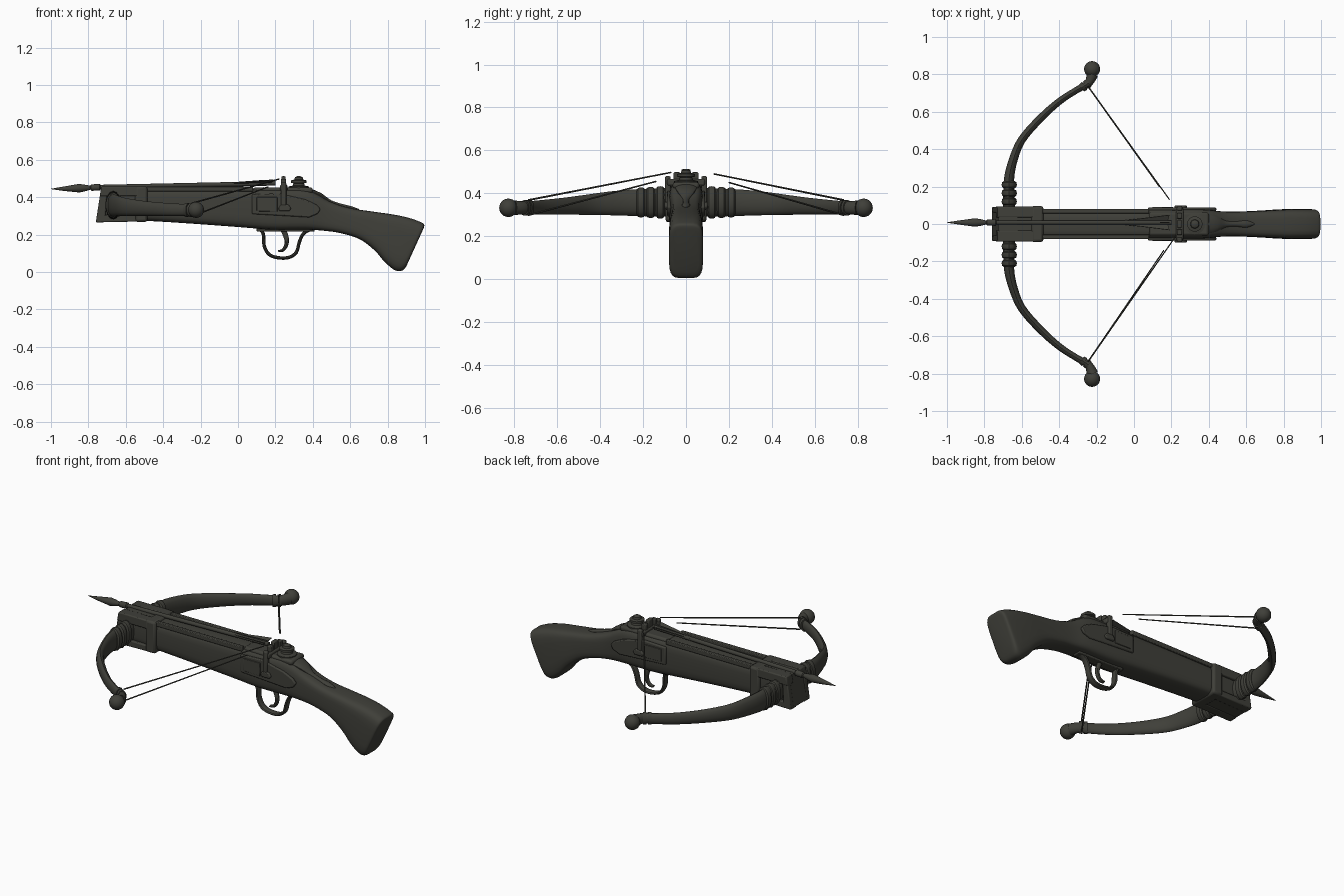
import bpy, bmesh, math
from mathutils import Vector

mat = bpy.data.materials.new("dark olive grey")
mat.diffuse_color = (0.05, 0.05, 0.041, 1)


def finish(name, bm, smooth=True, bevel=0):
    bmesh.ops.recalc_face_normals(bm, faces=bm.faces)
    me = bpy.data.meshes.new(name)
    bm.to_mesh(me)
    bm.free()
    me.materials.append(mat)
    ob = bpy.data.objects.new(name, me)
    bpy.context.collection.objects.link(ob)
    if bevel:
        mod = ob.modifiers.new("bevel", 'BEVEL')
        mod.width, mod.segments = bevel, 2
    if smooth:
        bpy.ops.object.select_all(action='DESELECT')
        bpy.context.view_layer.objects.active = ob
        ob.select_set(True)
        bpy.ops.object.shade_smooth_by_angle(angle=math.radians(35))
    return ob


def spline(pts, n=5):
    """Smooth curve through tuples of any length."""
    out = []
    for i in range(len(pts) - 1):
        a, b, c, d = pts[max(i - 1, 0)], pts[i], pts[i + 1], pts[min(i + 2, len(pts) - 1)]
        for k in range(n):
            t = k / n
            out.append(tuple(0.5 * (2 * q + (r - p) * t + (2 * p - 5 * q + 4 * r - s) * t * t
                       + (3 * q - p - 3 * r + s) * t ** 3) for p, q, r, s in zip(a, b, c, d)))
    return out + [tuple(pts[-1])]


def loft(name, rings, **kw):
    bm = bmesh.new()
    vs = [[bm.verts.new(p) for p in r] for r in rings]
    n = len(vs[0])
    for a, b in zip(vs, vs[1:]):
        for i in range(n):
            bm.faces.new((a[i], a[(i + 1) % n], b[(i + 1) % n], b[i]))
    bm.faces.new(vs[0])
    bm.faces.new(vs[-1])
    return finish(name, bm, **kw)


def tube(name, pts, ref=(0, 0, 1), sides=14):
    """Points are x, y, z, radius along ref, radius across."""
    ref, rings = Vector(ref), []
    for i, p in enumerate(pts):
        t = Vector(pts[min(i + 1, len(pts) - 1)][:3]) - Vector(pts[max(i - 1, 0)][:3])
        side = t.cross(ref).normalized()
        up = side.cross(t).normalized()
        angs = [2 * math.pi * k / sides for k in range(sides)]
        rings.append([Vector(p[:3]) + up * p[3] * math.cos(a) + side * p[4] * math.sin(a) for a in angs])
    return loft(name, rings)


def box(name, x, y, z, bevel=0.008):
    bm = bmesh.new()
    bmesh.ops.create_cube(bm, size=1)
    for v in bm.verts:
        for i, (lo, hi) in enumerate((x, y, z)):
            v.co[i] = lo if v.co[i] < 0 else hi
    return finish(name, bm, bevel=bevel)


def plate(name, outline, y0, y1, bevel=0.006):
    """Side outline in x and z, extruded along y."""
    return loft(name, [[(x, y, z) for x, z in outline] for y in (y0, y1)], bevel=bevel)


def lathe(name, x, y, prof, sides=24):
    angs = [2 * math.pi * k / sides for k in range(sides)]
    return loft(name, [[(x + r * math.cos(a), y + r * math.sin(a), z) for a in angs] for r, z in prof])


# Stock: top x, top z, bottom x, bottom z, half width
stations = [(-0.72, 0.445, -0.72, 0.285, 0.078), (-0.35, 0.447, -0.35, 0.265, 0.08),
            (0.00, 0.447, 0.00, 0.24, 0.08), (0.2, 0.445, 0.18, 0.226, 0.08),
            (0.37, 0.44, 0.36, 0.226, 0.078), (0.49, 0.378, 0.46, 0.22, 0.067),
            (0.6, 0.342, 0.55, 0.207, 0.067), (0.73, 0.322, 0.65, 0.175, 0.072),
            (0.84, 0.306, 0.73, 0.115, 0.078), (0.92, 0.288, 0.785, 0.052, 0.08),
            (0.97, 0.27, 0.84, 0.008, 0.08), (0.995, 0.255, 0.88, 0.008, 0.077),
            (0.993, 0.235, 0.90, 0.03, 0.06)]
rings = []
for xt, zt, xb, zb, w in spline(stations, 4):
    ring = []
    for k in range(24):
        a = 2 * math.pi * (k + 0.5) / 24
        c, s = math.cos(a), math.sin(a)
        u = math.copysign(abs(c) ** 0.45, c) * w
        v = (math.copysign(abs(s) ** 0.45, s) + 1) / 2
        ring.append((xb + (xt - xb) * v, u, zb + (zt - zb) * v))
    rings.append(ring)
loft("stock", rings)

# Front block that holds the bow
plate("front_block", [(-0.76, 0.268), (-0.5, 0.272), (-0.5, 0.452), (-0.725, 0.455)], -0.07, 0.07)
box("front_strap", (-0.55, -0.485), (-0.096, 0.096), (0.268, 0.458), 0.012)
for s in (-1, 1):
    plate("top_rail", [(-0.74, 0.405), (-0.52, 0.405), (-0.52, 0.457), (-0.73, 0.457)], s * 0.035, s * 0.094)
    plate("bottom_rail", [(-0.76, 0.265), (-0.52, 0.27), (-0.52, 0.305), (-0.75, 0.305)], s * 0.035, s * 0.092)
    plate("block_cheek", [(-0.76, 0.268), (-0.71, 0.268), (-0.70, 0.45), (-0.732, 0.45)], s * 0.06, s * 0.092)
    box("top_edge_rail", (-0.49, 0.08), (s * 0.068 - 0.012, s * 0.068 + 0.012), (0.43, 0.457), 0.004)

# Bow limbs with bindings, knobs and strings
limb = [(-0.665, 0, 0.357, 0.066, 0.034), (-0.668, 0.12, 0.357, 0.066, 0.032), (-0.668, 0.24, 0.356, 0.062, 0.028),
        (-0.645, 0.345, 0.353, 0.056, 0.024), (-0.60, 0.45, 0.347, 0.048, 0.022), (-0.505, 0.56, 0.340, 0.040, 0.021),
        (-0.40, 0.655, 0.335, 0.035, 0.019), (-0.30, 0.72, 0.332, 0.032, 0.018), (-0.245, 0.752, 0.332, 0.030, 0.022),
        (-0.222, 0.80, 0.332, 0.034, 0.032)]
ends = {1: [(0.19, 0.13, 0.49), (0.135, 0.2, 0.45)], -1: [(0.22, -0.07, 0.497), (0.16, -0.14, 0.455)]}
for s in (-1, 1):
    tube("bow_limb", [(x, s * y, z, a, b) for x, y, z, a, b in spline(limb, 4)])
    for y in (0.12, 0.165, 0.21):
        h = 0.076 - (y - 0.12) * 0.06
        tube("limb_binding", [(-0.667, s * (y + d), 0.357, h - e, 0.042 - e)
                              for d, e in ((-0.02, 0.012), (-0.013, 0.003), (0, 0), (0.013, 0.003), (0.02, 0.012))])
    for k in (0, 1):
        x, y = -0.272 + 0.022 * k, 0.733 + 0.015 * k
        tube("string_wrap", [(x - 0.008, s * (y - 0.006), 0.332, 0.037, 0.024),
                             (x + 0.008, s * (y + 0.006), 0.332, 0.037, 0.026)])
    bm = bmesh.new()
    bmesh.ops.create_uvsphere(bm, u_segments=18, v_segments=12, radius=0.043)
    bmesh.ops.translate(bm, verts=bm.verts, vec=(-0.224, s * 0.828, 0.332))
    finish("limb_knob", bm)
    for end, z in zip(ends[s], (0.368, 0.298)):
        tube("bow_string", [(-0.245, s * 0.735, z, 0.0045, 0.0045), (*end, 0.0035, 0.0035)], sides=6)

# Bolt with head, collar and fins
bolt = [(-1, 0.444, 0.001), (-0.93, 0.445, 0.012), (-0.85, 0.448, 0.023), (-0.82, 0.449, 0.018), (-0.79, 0.451, 0.011),
        (-0.785, 0.451, 0.017), (-0.74, 0.453, 0.018), (-0.735, 0.454, 0.012), (0.2, 0.474, 0.012)]
tube("bolt", [(x, 0.008, z, r, r) for x, z, r in bolt])
for ang in (0, 65, -65):
    d = Vector((0, math.sin(math.radians(ang)), math.cos(math.radians(ang))))
    side = Vector((0, d.z, -d.y)) * 0.002
    base = [Vector((x, 0.008, z)) + d * r for x, z, r in ((-0.08, 0.468, 0.008), (0.18, 0.474, 0.008),
            (0.19, 0.474, 0.045 if ang else 0.02), (0.12, 0.473, 0.035 if ang else 0.018))]
    loft("bolt_fin", [[p - side for p in base], [p + side for p in base]], smooth=False)

# Lock plates on both sides, with the strap that runs over the stock
for s in (-1, 1):
    plate("lock_plate", [(0.075, 0.31), (0.38, 0.292), (0.425, 0.31), (0.442, 0.335), (0.42, 0.36),
                         (0.36, 0.388), (0.22, 0.42), (0.075, 0.415)], s * 0.07, s * 0.088)
    plate("lock_panel", [(0.10, 0.325), (0.21, 0.322), (0.21, 0.40), (0.10, 0.40)], s * 0.08, s * 0.092, 0.003)
    plate("strap_leg", [(0.23, 0.335), (0.258, 0.335), (0.258, 0.48), (0.23, 0.48)], s * 0.072, s * 0.097)
    plate("strap_foot", [(0.215, 0.34), (0.222, 0.325), (0.275, 0.325), (0.285, 0.34), (0.27, 0.36), (0.23, 0.36)],
          s * 0.08, s * 0.1)
    box("sight_post", (0.23, 0.257), (s * 0.043 - 0.015, s * 0.043 + 0.015), (0.44, 0.498), 0.005)
box("strap_bridge", (0.225, 0.265), (-0.088, 0.088), (0.435, 0.467))
box("sight_crest", (0.232, 0.255), (-0.022, 0.022), (0.46, 0.512), 0.006)

# Top mount, turning knob and leaf shaped tang
box("top_mount", (0.08, 0.40), (-0.062, 0.062), (0.42, 0.452), 0.012)
lathe("turning_knob", 0.325, 0, [(0.055, 0.44), (0.055, 0.457), (0.032, 0.462), (0.028, 0.474), (0.041, 0.477),
                                 (0.041, 0.49), (0.024, 0.494), (0.021, 0.506), (0.01, 0.512)])
tang = [(0.38, 0, 0.428, 0.02, 0.055), (0.44, 0, 0.408, 0.014, 0.042), (0.49, 0, 0.374, 0.012, 0.018),
        (0.55, 0, 0.354, 0.011, 0.014), (0.6, 0, 0.341, 0.012, 0.02), (0.645, 0, 0.331, 0.006, 0.003)]
tube("leaf_tang", spline(tang, 3))

# Trigger guard and trigger
guard = [(0.11, 0.235), (0.135, 0.205), (0.14, 0.14), (0.165, 0.095), (0.21, 0.077), (0.27, 0.077),
         (0.312, 0.105), (0.328, 0.16), (0.35, 0.205), (0.395, 0.232)]
tube("trigger_guard", [(x, 0, z, 0.022, 0.0095) for x, z in spline(guard, 4)], ref=(0, 1, 0), sides=10)
trig = [(0.235, 0.24, 0.016), (0.258, 0.185, 0.014), (0.258, 0.145, 0.011), (0.24, 0.117, 0.009), (0.215, 0.112, 0.005)]
tube("trigger", [(x, 0, z, 0.013, r) for x, z, r in spline(trig, 4)], ref=(0, 1, 0), sides=10)
box("trigger_plate", (0.1, 0.41), (-0.028, 0.028), (0.216, 0.24), 0.005)
